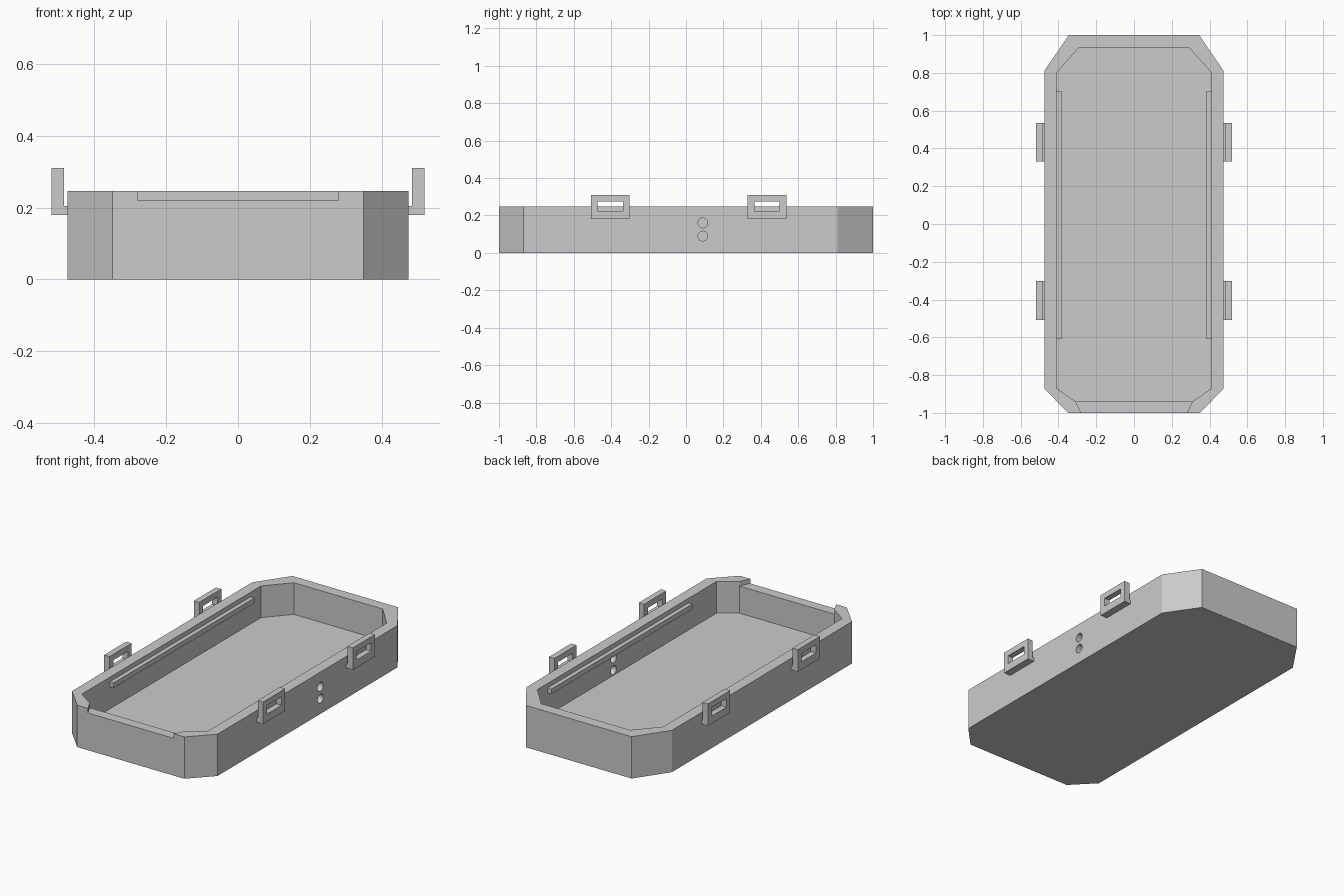
import bpy
import bmesh
import math
from mathutils import Matrix

if "Cube" in bpy.data.objects:
    bpy.data.objects.remove(bpy.data.objects["Cube"], do_unlink=True)

grey = bpy.data.materials.new("plain_grey")
grey.use_nodes = True
colour = (0.6, 0.6, 0.6, 1)
grey.diffuse_color = colour
grey.node_tree.nodes["Principled BSDF"].inputs["Base Color"].default_value = colour


def finish(bm, name):
    bmesh.ops.recalc_face_normals(bm, faces=bm.faces)
    mesh = bpy.data.meshes.new(name)
    bm.to_mesh(mesh)
    bm.free()
    mesh.materials.append(grey)
    obj = bpy.data.objects.new(name, mesh)
    bpy.context.collection.objects.link(obj)
    return obj


def prism(name, half, low, high):
    """Upright prism; half is the +x side of a symmetric outline, front to back."""
    outline = half + [(-x, y) for x, y in reversed(half)]
    bm = bmesh.new()
    face = bm.faces.new([bm.verts.new((x, y, low)) for x, y in outline])
    result = bmesh.ops.extrude_face_region(bm, geom=[face])
    verts = [v for v in result["geom"] if isinstance(v, bmesh.types.BMVert)]
    bmesh.ops.translate(bm, verts=verts, vec=(0, 0, high - low))
    return finish(bm, name)


def box(name, low, high):
    bm = bmesh.new()
    bmesh.ops.create_cube(bm, size=1)
    for v in bm.verts:
        v.co = [(a + b) / 2 + c * (b - a) for a, b, c in zip(low, high, v.co)]
    return finish(bm, name)


def cut(obj, cutter):
    mod = obj.modifiers.new("cut", "BOOLEAN")
    mod.operation = "DIFFERENCE"
    mod.solver = "EXACT"
    mod.object = cutter
    bpy.context.view_layer.objects.active = obj
    bpy.ops.object.modifier_apply(modifier=mod.name)
    bpy.data.objects.remove(cutter, do_unlink=True)


# Tray body with chamfered corners, hollowed from above
HEIGHT, FLOOR, LEDGE = 0.247, 0.06, 0.22
tray = prism("tray_body", [(0.35, -1), (0.475, -0.87), (0.475, 0.81), (0.345, 1)], 0, HEIGHT)
cut(tray, prism("cavity", [(0.31, -0.94), (0.41, -0.87), (0.41, 0.8), (0.29, 0.935)], FLOOR, 0.4))

# Lid notch in the front wall
cut(tray, prism("notch", [(0.275, -1.01), (0.315, -0.93)], LEDGE, 0.4))

# Two cable holes through the left wall
for z in (0.09, 0.16):
    bm = bmesh.new()
    place = Matrix.Translation((0.44, 0.09, z)) @ Matrix.Rotation(math.pi / 2, 4, "Y")
    bmesh.ops.create_cone(bm, cap_ends=True, segments=32, radius1=0.026, radius2=0.026,
                          depth=0.12, matrix=place)
    cut(tray, finish(bm, "hole"))


def span(side, inner, outer):
    return sorted((side * inner, side * outer))


for side, label in ((1, "left"), (-1, "right")):
    # Lid rail along the inner wall
    a, b = span(side, 0.385, 0.412)
    box(label + "_lid_rail", (a, -0.61, 0.19), (b, 0.705, LEDGE))

    # Strap loops, each a slotted plate on a small foot
    for y, end in ((-0.404, "front"), (0.433, "back")):
        a, b = span(side, 0.484, 0.519)
        loop = box(f"{label}_{end}_strap_loop", (a, y - 0.103, 0.18), (b, y + 0.103, 0.31))
        a, b = span(side, 0.45, 0.55)
        cut(loop, box("slot", (a, y - 0.068, 0.225), (b, y + 0.068, 0.275)))
        a, b = span(side, 0.47, 0.486)
        box(f"{label}_{end}_loop_foot", (a, y - 0.103, 0.18), (b, y + 0.103, 0.205))
